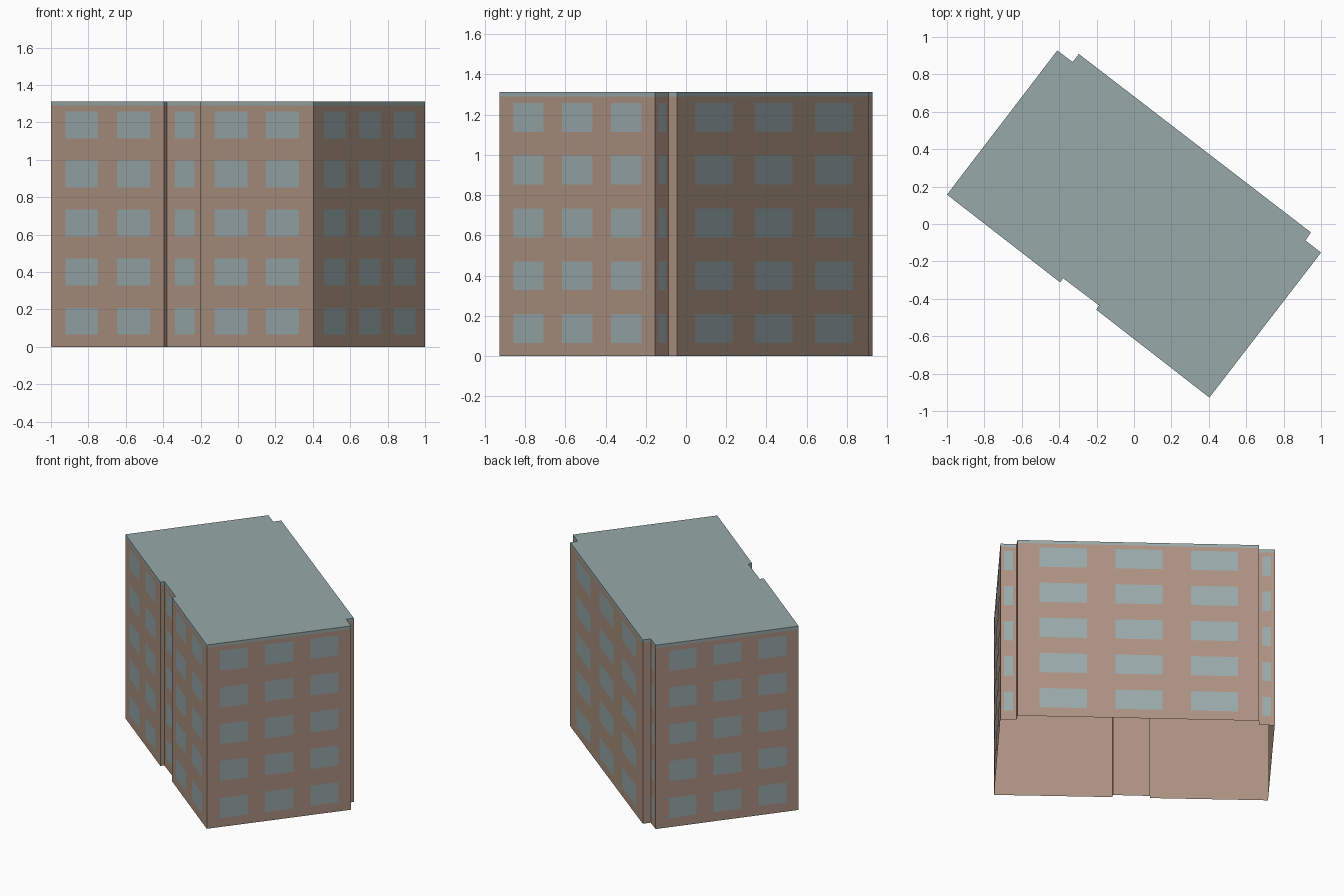
import bpy
import bmesh
from mathutils import Vector

cube = bpy.data.objects.get("Cube")
if cube:
    bpy.data.objects.remove(cube, do_unlink=True)

HEIGHT, ROOF_Z, FLOORS = 1.312, 1.29, 5
STOREY = HEIGHT / FLOORS
PANE_OFFSET = 0.002


def material(name, colour):
    mat = bpy.data.materials.new(name)
    mat.use_nodes = True
    mat.diffuse_color = (*colour, 1)
    mat.node_tree.nodes["Principled BSDF"].inputs["Base Color"].default_value = (*colour, 1)
    return mat


wall_mat = material("brown_wall", (0.41, 0.285, 0.22))
glass_mat = material("grey_blue_window", (0.315, 0.395, 0.405))
roof_mat = material("grey_green_roof", (0.315, 0.395, 0.395))

# Footprint corners, counter-clockwise, with the window columns of the wall
# that starts at each corner
FOOTPRINT = [
    (-1.0, 0.157, 2), (-0.395, -0.312, 0), (-0.379, -0.29, 1), (-0.187, -0.435, 0),
    (-0.202, -0.458, 2), (0.403, -0.928, 3), (1.0, -0.153, 1), (0.917, -0.088, 0),
    (0.946, -0.045, 3), (-0.295, 0.909, 0), (-0.328, 0.866, 1), (-0.41, 0.928, 3),
]
# Centre spacing and window width as fractions of the wall length
LAYOUT = {1: (0, 0.54), 2: (0.457, 0.29), 3: (0.313, 0.195)}


def finish(name, bm, mat):
    bmesh.ops.remove_doubles(bm, verts=bm.verts, dist=0.0001)
    mesh = bpy.data.meshes.new(name)
    bm.to_mesh(mesh)
    bm.free()
    mesh.materials.append(mat)
    bpy.context.collection.objects.link(bpy.data.objects.new(name, mesh))


def upright(bm, a, b, low, high):
    """Vertical rectangle between two plan points, facing outward."""
    corners = ((a, low), (b, low), (b, high), (a, high))
    bm.faces.new([bm.verts.new((p.x, p.y, z)) for p, z in corners])


walls = []
for i, (x, y, count) in enumerate(FOOTPRINT):
    nx, ny, _ = FOOTPRINT[(i + 1) % len(FOOTPRINT)]
    walls.append((Vector((x, y)), Vector((nx, ny)), count))

# Outer walls, open underneath
bm = bmesh.new()
for a, b, _ in walls:
    upright(bm, a, b, 0, ROOF_Z)
finish("building_walls", bm, wall_mat)

# Window panes laid just over the walls
bm = bmesh.new()
for a, b, count in walls:
    along = b - a
    outward = Vector((along.y, -along.x)).normalized() * PANE_OFFSET
    for k in range(count):
        step, width = LAYOUT[count]
        centre = 0.502 + (k - (count - 1) / 2) * step
        left = a + along * (centre - width / 2) + outward
        right = a + along * (centre + width / 2) + outward
        for floor in range(FLOORS):
            upright(bm, left, right, (floor + 0.25) * STOREY, (floor + 0.797) * STOREY)
finish("window_panes", bm, glass_mat)

# Flat roof with its thin edge band
bm = bmesh.new()
for a, b, _ in walls:
    upright(bm, a, b, ROOF_Z, HEIGHT)
bm.faces.new([bm.verts.new((x, y, HEIGHT)) for x, y, _ in FOOTPRINT])
finish("flat_roof", bm, roof_mat)
